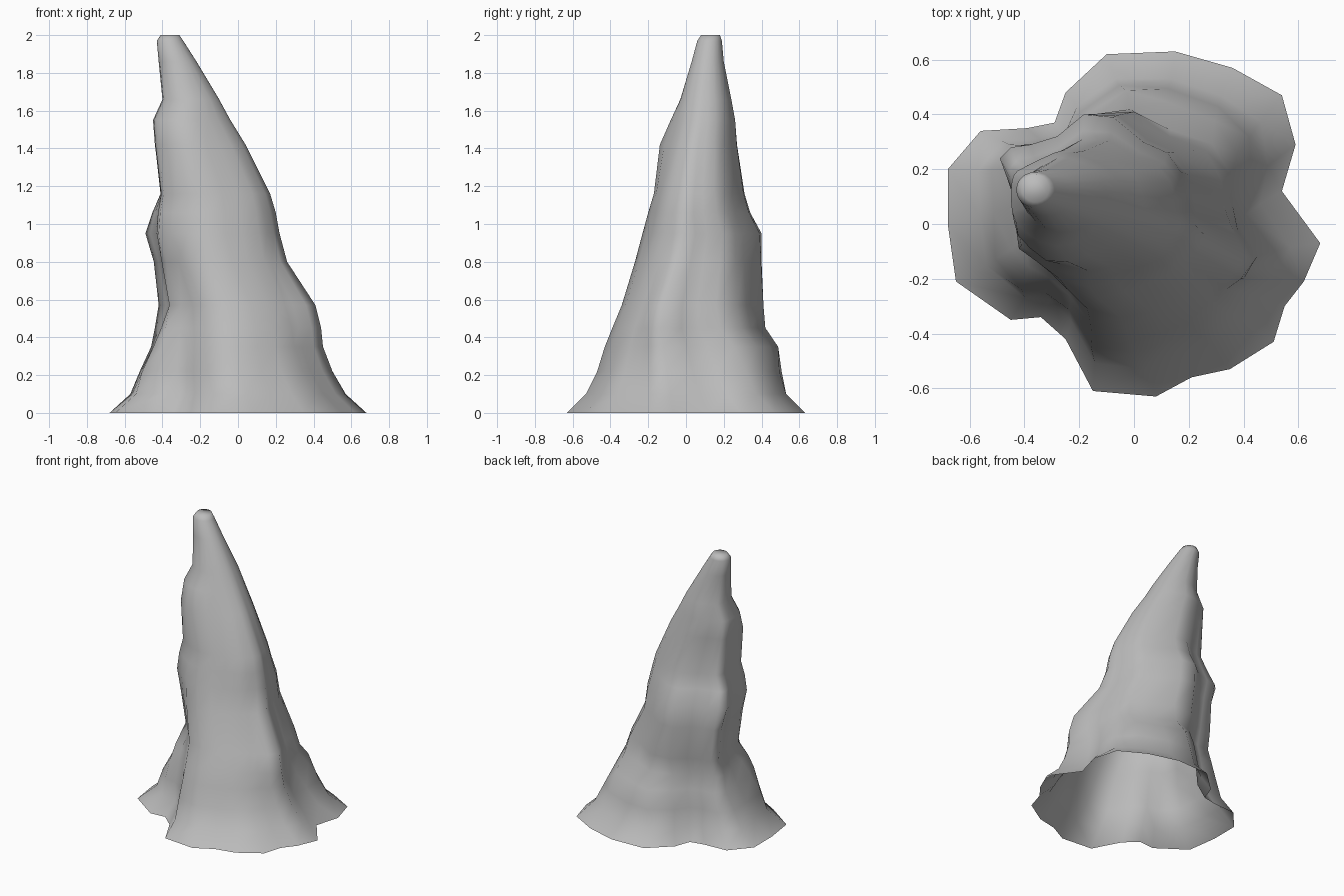
import bpy
import bmesh
import math
from mathutils import Vector

default_cube = bpy.data.objects.get("Cube")
if default_cube:
    bpy.data.objects.remove(default_cube, do_unlink=True)

# Spreading foot outline, counter-clockwise, with one point per column of the rock
FOOT = [(.68, -.07), (.54, .12), (.59, .29), (.54, .47), (.36, .57), (.15, .63),
        (-.1, .62), (-.25, .48), (-.29, .37), (-.39, .35), (-.56, .34), (-.68, .2),
        (-.68, 0), (-.65, -.21), (-.45, -.35), (-.34, -.34), (-.25, -.42), (-.15, -.61),
        (.08, -.63), (.21, -.56), (.35, -.53), (.51, -.43), (.55, -.3), (.62, -.21)]

# Ridged section where the foot meets the shaft, using the same columns
WAIST = [(.41, -.12), (.36, -.02), (.33, .06), (.32, .16), (.26, .27), (.13, .32),
         (0, .41), (-.15, .4), (-.24, .33), (-.32, .29), (-.4, .29), (-.42, .23),
         (-.38, .13), (-.36, .03), (-.36, -.07), (-.3, -.13), (-.24, -.22), (-.17, -.31),
         (-.05, -.34), (.07, -.32), (.16, -.28), (.25, -.23), (.29, -.2), (.36, -.18)]

# Section half way up the shaft
SHAFT = [(.23, 0), (.21, .05), (.2, .11), (.18, .19), (.13, .26), (.04, .3),
         (-.07, .39), (-.18, .4), (-.27, .32), (-.35, .29), (-.41, .28), (-.44, .24),
         (-.43, .17), (-.42, .08), (-.43, -.02), (-.42, -.09), (-.35, -.14), (-.27, -.2),
         (-.16, -.23), (-.06, -.21), (.03, -.18), (.12, -.15), (.16, -.11), (.2, -.06)]

# Height, then the left, right, front and back limits of the rock there
LEVELS = [(0, -.68, .68, -.63, .63), (.1, -.57, .57, -.53, .53),
          (.22, -.52, .5, -.47, .48), (.35, -.46, .45, -.43, .45),
          (.45, -.44, .44, -.39, .4), (.57, -.42, .41, -.34, .41),
          (.8, -.43, .26, -.27, .4), (.95, -.44, .22, -.23, .4),
          (1.06, -.43, .2, -.2, .34), (1.16, -.41, .17, -.17, .31),
          (1.42, -.44, .04, -.1, .27), (1.55, -.45, -.04, -.06, .26),
          (1.66, -.4, -.1, -.03, .24), (1.86, -.42, -.22, .03, .2),
          (1.97, -.43, -.29, .06, .19), (2, -.41, -.31, .08, .18)]

# Local lumps: centre, reach and push
LUMPS = [(Vector((.1, .46, .3)), .26, Vector((0, .08, 0))),
         (Vector((.38, .36, .31)), .28, Vector((.05, .05, 0))),
         (Vector((-.42, -.12, .32)), .28, Vector((-.05, -.06, 0))),
         (Vector((-.44, .24, .95)), .22, Vector((-.05, 0, 0))),
         (Vector((-.33, -.1, 1.4)), .25, Vector((0, -.06, 0)))]


def fit(points, left, right, front, back):
    """Stretch an outline so that it exactly fills the given limits."""
    xs = [p[0] for p in points]
    ys = [p[1] for p in points]
    sx = (right - left) / (max(xs) - min(xs))
    sy = (back - front) / (max(ys) - min(ys))
    return [Vector((left + (x - min(xs)) * sx, front + (y - min(ys)) * sy))
            for x, y in points]


def ramp(height, start, end):
    return max(0.0, min(1.0, (height - start) / (end - start)))


def section(height):
    """Blend foot to waist, waist to shaft, and shaft to a round tip."""
    blended = []
    for foot, waist, shaft in zip(foot_unit, waist_unit, shaft_unit):
        angle = math.atan2(shaft.y, shaft.x)
        ring = Vector((math.cos(angle), math.sin(angle)))
        point = foot.lerp(waist, ramp(height, 0, .57))
        point = point.lerp(shaft, ramp(height, .57, .95))
        blended.append(point.lerp(ring, ramp(height, .95, 1.9)))
    return blended


def add_lumps(point):
    """Push a surface point outward when it lies near a lump."""
    moved = point.copy()
    for centre, reach, push in LUMPS:
        moved += push * max(0.0, 1 - (point - centre).length / reach)
    return moved


foot_unit, waist_unit, shaft_unit = [fit(outline, -1, 1, -1, 1)
                                     for outline in (FOOT, WAIST, SHAFT)]

# Loft the rings into one skin, open underneath and closed at the tip
bm = bmesh.new()
rings = []
for height, *limits in LEVELS:
    outline = fit(section(height), *limits)
    rings.append([bm.verts.new(add_lumps(Vector((p.x, p.y, height)))) for p in outline])
for lower, upper in zip(rings, rings[1:]):
    for i in range(len(lower)):
        j = (i + 1) % len(lower)
        bm.faces.new((lower[i], lower[j], upper[j], upper[i]))
bm.faces.new(rings[-1])
for face in bm.faces:
    face.smooth = True

mesh = bpy.data.meshes.new("rock_spire")
bm.to_mesh(mesh)
bm.free()
rock_spire = bpy.data.objects.new("rock_spire", mesh)
bpy.context.collection.objects.link(rock_spire)

# Plain grey stone
stone = bpy.data.materials.new("grey_stone")
stone.use_nodes = True
grey = (.5, .5, .5, 1)
stone.diffuse_color = grey
stone.node_tree.nodes["Principled BSDF"].inputs["Base Color"].default_value = grey
mesh.materials.append(stone)
